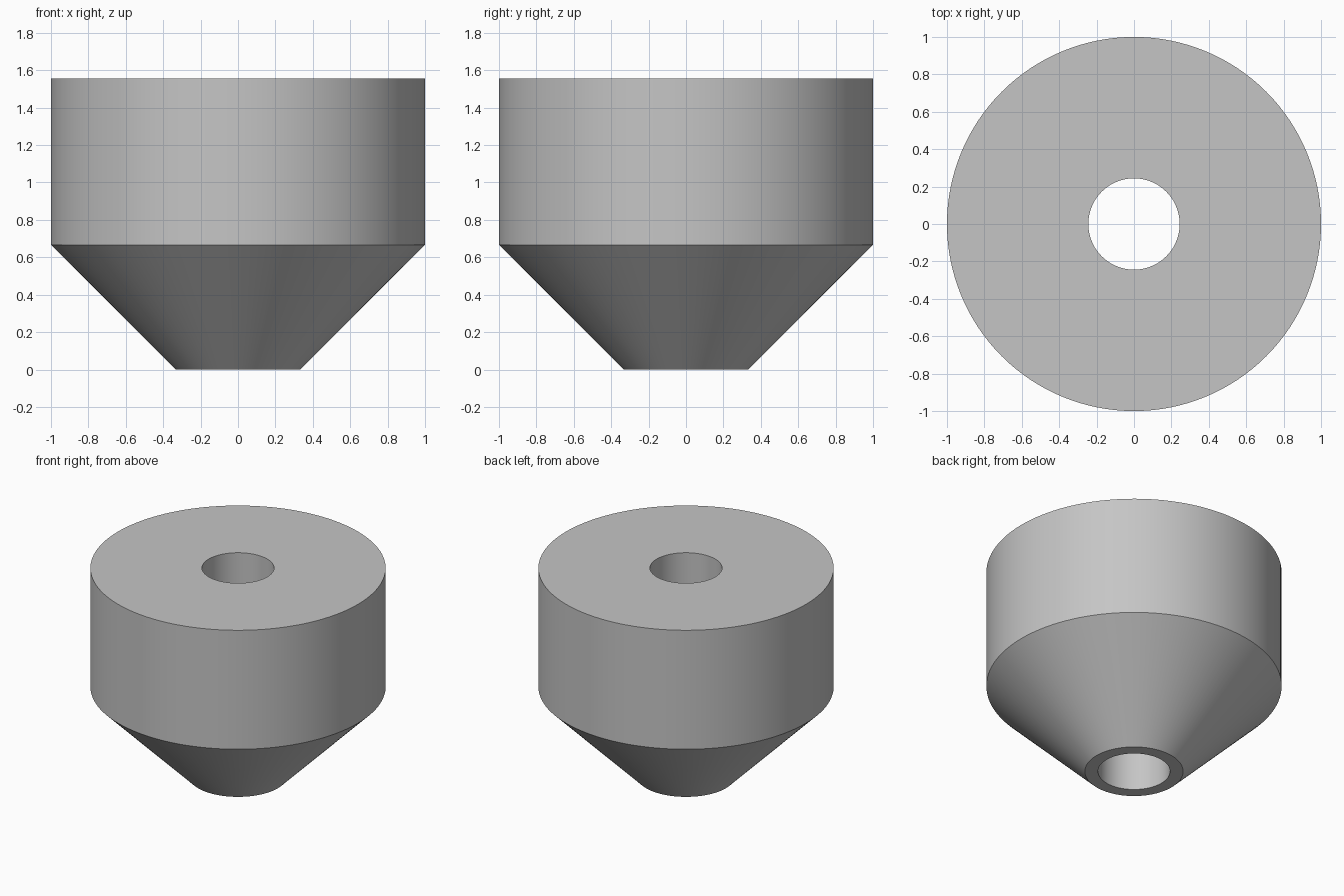
import bpy, bmesh, math

cube = bpy.data.objects.get("Cube")
if cube:
    bpy.data.objects.remove(cube, do_unlink=True)

SEGMENTS = 128
# Closed radius/height section: bore, bottom rim, cone, cylinder, flat top
SECTION = [(0.244, 0), (0.333, 0), (1, 0.667), (1, 1.556), (0.244, 1.556)]

# Plain grey material
grey = bpy.data.materials.new("plain_grey")
grey.use_nodes = True
colour = (0.56, 0.56, 0.56, 1)
grey.diffuse_color = colour
grey.node_tree.nodes["Principled BSDF"].inputs["Base Color"].default_value = colour

# Revolve the section around the z axis
bm = bmesh.new()
rings = []
for i in range(SEGMENTS):
    a = 2 * math.pi * i / SEGMENTS
    rings.append([bm.verts.new((r * math.cos(a), r * math.sin(a), z)) for r, z in SECTION])
for i, ring in enumerate(rings):
    following = rings[(i + 1) % SEGMENTS]
    for j in range(len(SECTION)):
        k = (j + 1) % len(SECTION)
        bm.faces.new((ring[j], following[j], following[k], ring[k]))
bmesh.ops.recalc_face_normals(bm, faces=bm.faces)

mesh = bpy.data.meshes.new("tapered_bushing")
bm.to_mesh(mesh)
bm.free()
mesh.materials.append(grey)
bushing = bpy.data.objects.new("tapered_bushing", mesh)
bpy.context.collection.objects.link(bushing)

# Smooth round walls with crisp rims
bpy.ops.object.select_all(action="DESELECT")
bushing.select_set(True)
bpy.context.view_layer.objects.active = bushing
bpy.ops.object.shade_smooth_by_angle(angle=math.radians(30))
